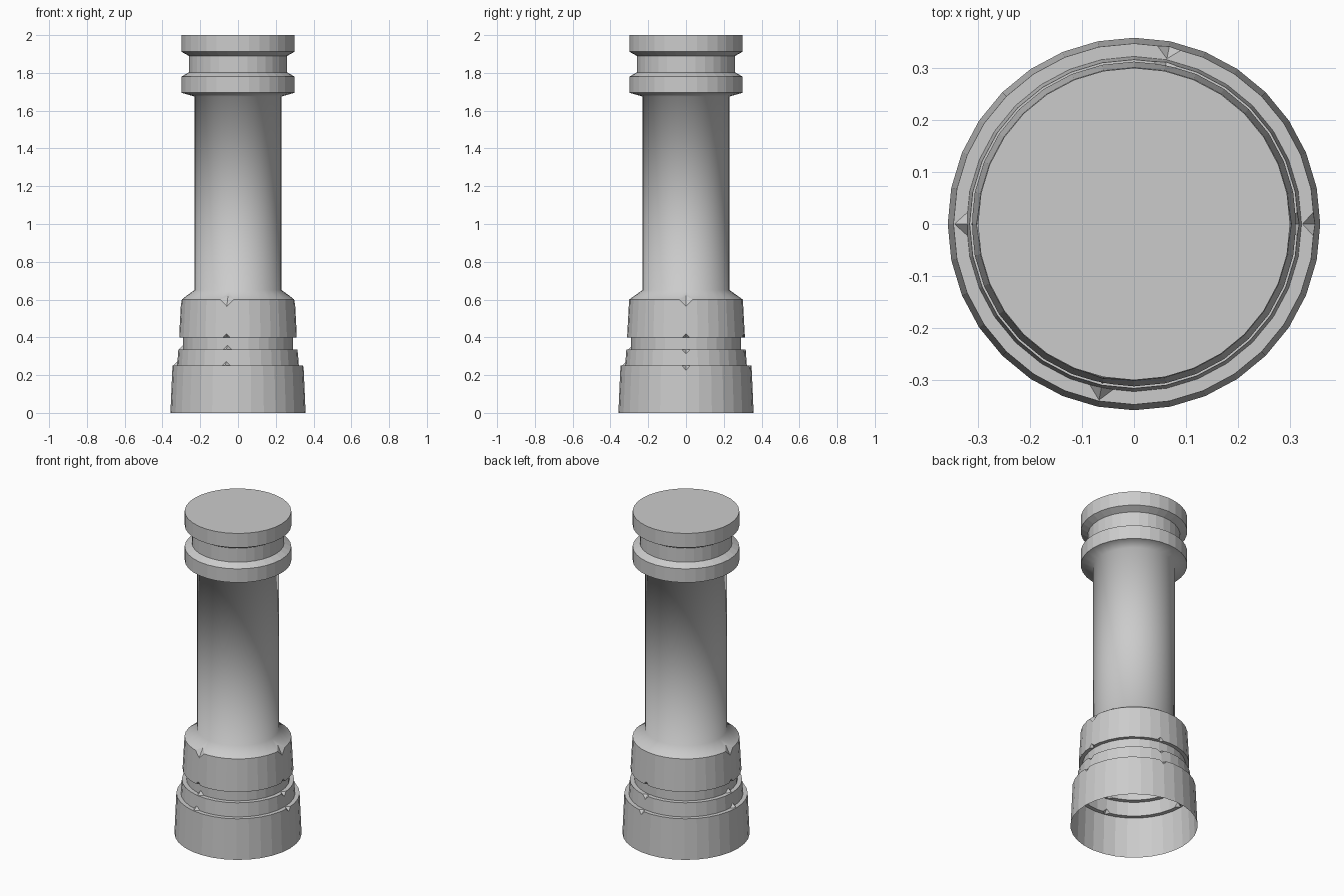
import bpy, bmesh
from math import cos, sin, tau

cube = bpy.data.objects.get("Cube")
if cube:
    bpy.data.objects.remove(cube)

SIDES = 32
stone = bpy.data.materials.new("light_grey_stone")
stone.use_nodes = True
stone.diffuse_color = (0.6, 0.6, 0.6, 1)
stone.node_tree.nodes["Principled BSDF"].inputs["Base Color"].default_value = (0.6, 0.6, 0.6, 1)

# Column outline (radius, height), open at the bottom
profile = [
    (0.358, 0), (0.347, 0.25),             # flared base
    (0.322, 0.25), (0.316, 0.335),         # step
    (0.29, 0.335), (0.29, 0.4),            # groove
    (0.312, 0.4), (0.301, 0.6),            # drum
    (0.231, 0.65), (0.231, 1.675),         # shaft
    (0.3, 1.695), (0.3, 1.78),             # lower capital ring
    (0.26, 1.803), (0.26, 1.89),           # neck
    (0.3, 1.912), (0.3, 2.0),              # upper capital ring
]
BASE_RIM, BASE_CORNER, STEP_RIM, STEP_CORNER = 1, 2, 3, 4
DRUM_LOW, DRUM_TOP, SHAFT = 6, 7, 8

bm = bmesh.new()
rings = [[bm.verts.new((r * cos(tau * i / SIDES), r * sin(tau * i / SIDES), z))
          for i in range(SIDES)] for r, z in profile]
for level, (low, high) in enumerate(zip(rings, rings[1:])):
    for i in range(SIDES):
        j = (i + 1) % SIDES
        face = bm.faces.new((low[i], low[j], high[j], high[i]))
        # shaft and the slopes it runs into share smooth shading
        face.smooth = abs(level - SHAFT) <= 1
bm.faces.new(rings[-1])

# Sides carrying chips, as indices around the ring
EAST, NORTH, WEST, SOUTH = 0, 7, 16, 23


def chip(level, sides, size):
    """Cut a small diamond notch or fillet at points of one ring."""
    result = bmesh.ops.bevel(bm, geom=[rings[level][s] for s in sides], offset=size,
                             offset_type='OFFSET', segments=1, affect='VERTICES',
                             clamp_overlap=False)
    for face in result["faces"]:
        face.smooth = False
        if len(face.verts) == 4:
            a, b, c, d = face.verts
            pair = (a, c) if abs(a.co.z - c.co.z) > abs(b.co.z - d.co.z) else (b, d)
            bmesh.utils.face_split(face, *pair)


chip(BASE_RIM, (EAST, NORTH), 0.023)
chip(BASE_CORNER, (WEST, SOUTH), 0.023)
chip(STEP_RIM, (EAST, NORTH), 0.023)
chip(STEP_CORNER, (WEST, SOUTH), 0.023)
chip(DRUM_LOW, (EAST, NORTH, WEST, SOUTH), 0.02)
chip(DRUM_TOP, (EAST, WEST, SOUTH), 0.036)

mesh = bpy.data.meshes.new("stone_column")
bm.to_mesh(mesh)
bm.free()
mesh.materials.append(stone)
bpy.context.collection.objects.link(bpy.data.objects.new("stone_column", mesh))
